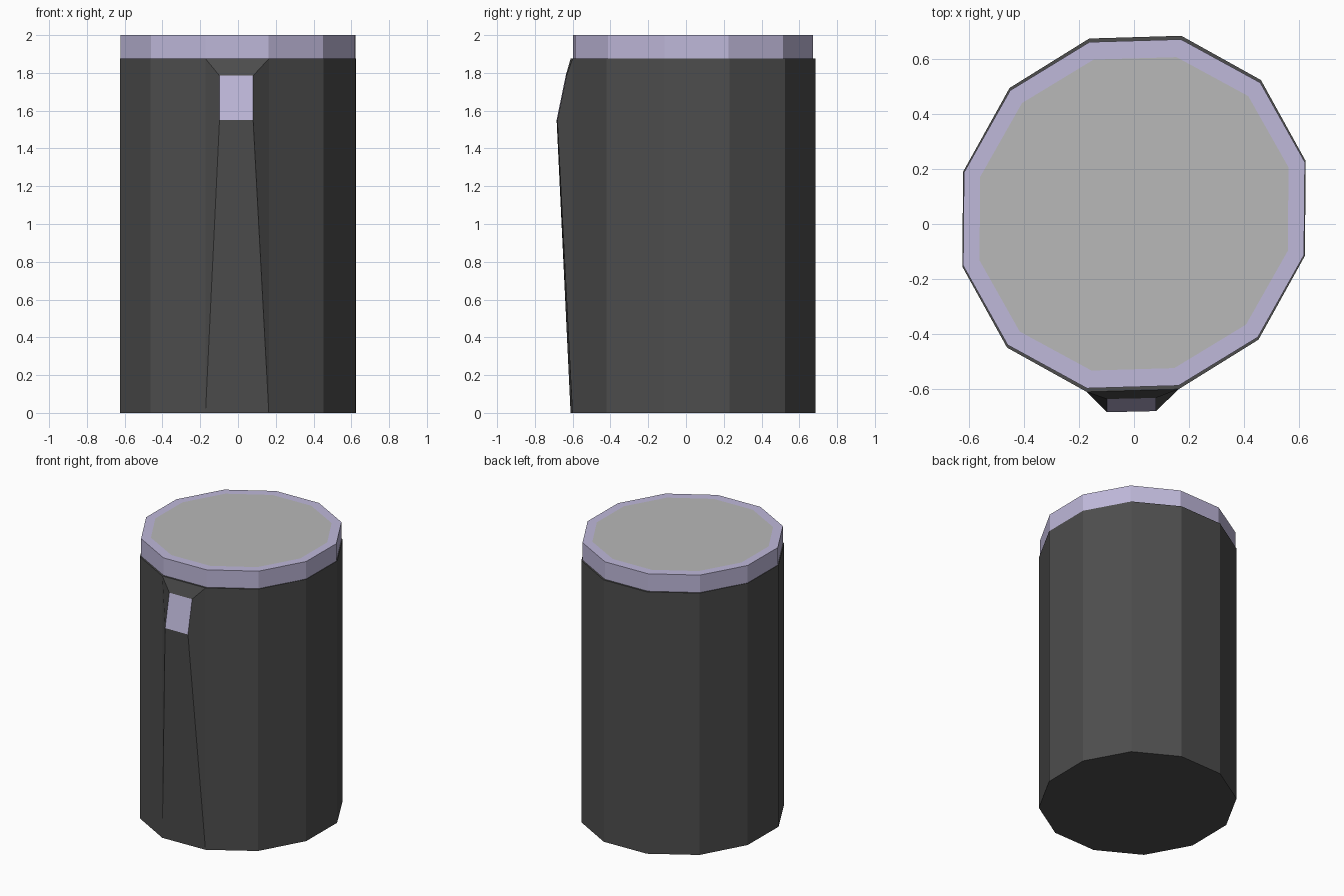
import bpy
import bmesh
from mathutils import Vector

if "Cube" in bpy.data.objects:
    bpy.data.objects.remove(bpy.data.objects["Cube"])

CY = 0.037  # centre of the can in y (the front bump shifts it back)
HALF = [(0.172, 0.648), (0.462, 0.487), (0.625, 0.192),
        (0.622, -0.153), (0.453, -0.458), (0.163, -0.638)]
OUTLINE = HALF + [(-x, -y) for x, y in HALF]  # point-symmetric 12-gon


def material(name, rgb):
    m = bpy.data.materials.new(name)
    m.diffuse_color = (*rgb, 1)
    m.use_nodes = True
    m.node_tree.nodes["Principled BSDF"].inputs["Base Color"].default_value = m.diffuse_color
    return m


dark = material("dark", (0.075, 0.075, 0.075))
lavender = material("lavender", (0.52, 0.48, 0.70))
grey = material("grey", (0.48, 0.48, 0.48))


def ring(bm, z, sx=1.0, sy=1.0):
    return [bm.verts.new((x * sx, y * sy + CY, z)) for x, y in OUTLINE]


def bridge(bm, a, b, mat=0):
    faces = []
    for i in range(len(a)):
        j = (i + 1) % len(a)
        f = bm.faces.new((a[i], a[j], b[j], b[i]))
        f.material_index = mat
        faces.append(f)
    return faces


def finish(bm, name, mats):
    me = bpy.data.meshes.new(name)
    bm.to_mesh(me)
    bm.free()
    for m in mats:
        me.materials.append(m)
    ob = bpy.data.objects.new(name, me)
    bpy.context.collection.objects.link(ob)
    return ob


# Body: closed prism whose front face is pulled out into a tapered spout
bm = bmesh.new()
low, high = ring(bm, 0), ring(bm, 1.875)
sides = bridge(bm, low, high)
bm.faces.new(low)
bm.faces.new(high)
bmesh.ops.recalc_face_normals(bm, faces=bm.faces)
front = min(sides, key=lambda f: f.calc_center_median().y)
bmesh.ops.inset_individual(bm, faces=[front], thickness=0.05)
front.material_index = 1
for v in front.verts:
    right, top = v.co.x > 0, v.co.z > 1
    v.co = Vector((0.08 if right else -0.098,
                   (-0.633 if top else -0.681) - (0 if right else 0.004),
                   1.785 if top else 1.55))
finish(bm, "body", [dark, lavender])

# Lid: lavender band and rim around a flat grey disc
bm = bmesh.new()
bottom = ring(bm, 1.875, 0.995, 0.98)
rim = ring(bm, 2.0, 0.995, 0.98)
inner = ring(bm, 2.0, 0.9, 0.88)
bridge(bm, bottom, rim)
bridge(bm, rim, inner)
bm.faces.new(inner).material_index = 1
bmesh.ops.recalc_face_normals(bm, faces=bm.faces)
finish(bm, "lid", [lavender, grey])
